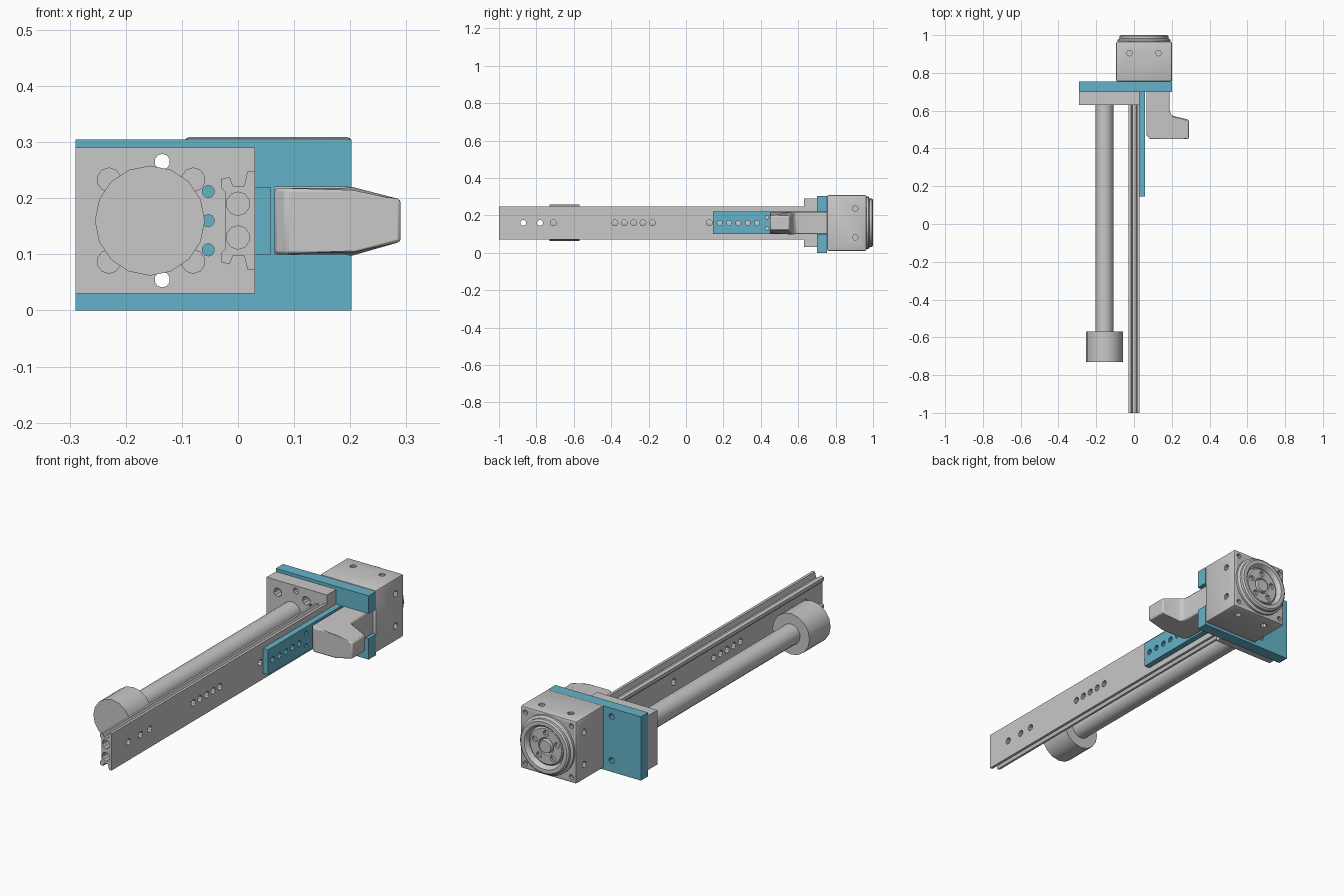
import bpy, bmesh, math
from mathutils import Matrix, Vector

cube = bpy.data.objects.get("Cube")
if cube:
    bpy.data.objects.remove(cube, do_unlink=True)


def material(name, rgb):
    m = bpy.data.materials.new(name)
    m.use_nodes = True
    m.diffuse_color = (*rgb, 1)
    m.node_tree.nodes["Principled BSDF"].inputs["Base Color"].default_value = (*rgb, 1)
    return m


GREY = material("light grey", (0.58, 0.58, 0.58))
TEAL = material("teal blue", (0.13, 0.45, 0.58))
MID = 0.16  # height of the rail and rod axis


def finish(name, bm, mat):
    bmesh.ops.recalc_face_normals(bm, faces=bm.faces)
    mesh = bpy.data.meshes.new(name)
    bm.to_mesh(mesh)
    bm.free()
    mesh.materials.append(mat)
    ob = bpy.data.objects.new(name, mesh)
    bpy.context.collection.objects.link(ob)
    return ob


def activate(ob):
    bpy.ops.object.select_all(action='DESELECT')
    ob.select_set(True)
    bpy.context.view_layer.objects.active = ob


def smooth(ob):
    activate(ob)
    bpy.ops.object.shade_smooth_by_angle(angle=math.radians(32))


def prism(name, points, axis, lo, hi, mat):
    """Extrude a closed outline along axis y (points are x, z) or z (points are x, y)."""
    bm = bmesh.new()
    place = (lambda a, b: (a, lo, b)) if axis == 'y' else (lambda a, b: (a, b, lo))
    face = bm.faces.new([bm.verts.new(place(a, b)) for a, b in points])
    moved = bmesh.ops.extrude_face_region(bm, geom=[face])['geom']
    step = Vector((0, hi - lo, 0)) if axis == 'y' else Vector((0, 0, hi - lo))
    bmesh.ops.translate(bm, verts=[v for v in moved if isinstance(v, bmesh.types.BMVert)], vec=step)
    return finish(name, bm, mat)


def box(name, x, y, z, mat, bevel=0):
    ob = prism(name, [(x[0], z[0]), (x[1], z[0]), (x[1], z[1]), (x[0], z[1])], 'y', *y, mat)
    if bevel:
        bm = bmesh.new()
        bm.from_mesh(ob.data)
        bmesh.ops.bevel(bm, geom=bm.edges[:], offset=bevel, segments=2, affect='EDGES', profile=0.5)
        bm.to_mesh(ob.data)
        bm.free()
    return ob


def add_cylinder(bm, centre, radius, length, axis, sides):
    turn = {'x': Matrix.Rotation(math.pi / 2, 4, 'Y'),
            'y': Matrix.Rotation(math.pi / 2, 4, 'X'), 'z': Matrix()}[axis]
    bmesh.ops.create_cone(bm, cap_ends=True, segments=sides, radius1=radius, radius2=radius,
                          depth=length, matrix=Matrix.Translation(centre) @ turn)


def cylinder_y(name, x, z, radius, y0, y1, sides, mat):
    bm = bmesh.new()
    add_cylinder(bm, (x, (y0 + y1) / 2, z), radius, y1 - y0, 'y', sides)
    ob = finish(name, bm, mat)
    smooth(ob)
    return ob


def drill(ob, holes):
    """Cut round holes, each given as centre, radius, length, axis."""
    bm = bmesh.new()
    for centre, radius, length, axis in holes:
        add_cylinder(bm, centre, radius, length, axis, 10)
    cutter = finish("hole_cutter", bm, ob.data.materials[0])
    cutter.hide_render = True
    mod = ob.modifiers.new("holes", 'BOOLEAN')
    mod.operation = 'DIFFERENCE'
    mod.solver = 'EXACT'
    mod.object = cutter
    activate(ob)
    bpy.ops.object.modifier_apply(modifier=mod.name)
    bpy.data.objects.remove(cutter, do_unlink=True)


# Grooved rail: upper half outline mirrored to the lower half
half = [(0.03, 0.088), (0.017, 0.088), (0.011, 0.062), (-0.009, 0.062),
        (-0.015, 0.078), (-0.03, 0.074), (-0.03, 0.058), (-0.022, 0.05)]
outline = [(x, MID + h) for x, h in half] + [(x, MID - h) for x, h in reversed(half)]
rail = prism("rail", outline, 'y', -1, 0.7, GREY)
side_holes = [-0.87, -0.78, -0.71, 0.125] + [-0.38 + 0.05 * i for i in range(5)]
drill(rail, [((0, y, MID), 0.016, 0.2, 'x') for y in side_holes]
      + [((0, -1, MID + s * 0.03), 0.021, 0.12, 'y') for s in (-1, 1)])

# Rod with counterweight
ROD_X = -0.157
cylinder_y("rod", ROD_X, MID, 0.048, -0.58, 0.65, 20, GREY)
cylinder_y("counterweight", ROD_X, MID, 0.098, -0.73, -0.57, 16, GREY)

# Clamp block holding rod and rail
through = [((-0.135, 0.69, MID + s * 0.105), 0.014, 0.3, 'y') for s in (-1, 1)]
block = box("clamp_block", (-0.29, 0.03), (0.63, 0.70), (0.03, 0.29), GREY)
drill(block, through
      + [((x, 0.63, MID + s * 0.073), 0.021, 0.08, 'y') for x in (-0.23, -0.08) for s in (-1, 1)]
      + [((-0.053, 0.67, MID + dz), 0.011, 0.2, 'y') for dz in (-0.052, 0, 0.052)])

# Back plate with a notch for the arm
plate = prism("back_plate", [(-0.29, 0), (0.202, 0), (0.202, 0.1), (0.065, 0.1), (0.065, 0.22),
                             (0.202, 0.22), (0.202, 0.305), (-0.29, 0.305)], 'y', 0.70, 0.755, TEAL)
drill(plate, through)

# Side strip lying along the rail
strip = box("side_strip", (0.03, 0.058), (0.145, 0.70), (0.1, 0.22), TEAL)
drill(strip, [((0.044, 0.18 + 0.05 * i, MID), 0.014, 0.06, 'x') for i in range(5)]
      + [((0.044, 0.433, MID + s * 0.03), 0.01, 0.06, 'x') for s in (-1, 1)])

# Elbow arm with a tapered grip
arm = prism("elbow_arm", [(0.065, 0.47), (0.085, 0.45), (0.205, 0.45), (0.29, 0.45), (0.29, 0.552),
                          (0.205, 0.573), (0.193, 0.585), (0.188, 0.61), (0.188, 0.757),
                          (0.065, 0.757)], 'z', 0.1, 0.218, GREY)
for v in arm.data.vertices:
    if v.co.x > 0.28:
        v.co.z = MID + (v.co.z - 0.159) * 0.64
rounding = arm.modifiers.new("rounding", 'BEVEL')
rounding.width = 0.006
rounding.segments = 2
smooth(arm)

# Motor housing with screw holes
MX, MZ = 0.053, MID
housing = box("motor_housing", (-0.095, 0.202), (0.755, 0.965), (0.01, 0.309), GREY, 0.008)
screws = []
for s in (-1, 1):
    for t in (-1, 1):
        screws += [((MX + s * 0.077, 0.905, MZ + t * 0.149), 0.015, 0.04, 'z'),
                   ((MX + t * 0.149, 0.905, MZ + s * 0.077), 0.015, 0.04, 'x'),
                   ((MX + s * 0.122, 0.965, MZ + t * 0.122), 0.012, 0.04, 'y')]
drill(housing, screws)
smooth(housing)

# Turned end cap with recessed dish and hub
profile = [(0, 0.95), (0.141, 0.95), (0.141, 0.975), (0.13, 0.982), (0.13, 0.994), (0.122, 1.0),
           (0.104, 1.0), (0.096, 0.992), (0.092, 0.976), (0.084, 0.984), (0.04, 0.984),
           (0.034, 0.976), (0.03, 0.99), (0, 0.99)]
bm = bmesh.new()
verts = [bm.verts.new((MX + r, y, MZ)) for r, y in profile]
edges = [bm.edges.new(pair) for pair in zip(verts, verts[1:])]
bmesh.ops.spin(bm, geom=verts + edges, cent=(MX, 0, MZ), axis=(0, 1, 0),
               angle=math.tau, steps=32)
bmesh.ops.remove_doubles(bm, verts=bm.verts, dist=0.0005)
cap = finish("motor_cap", bm, GREY)
angles = [math.tau * i / 5 + math.pi / 2 for i in range(5)]
drill(cap, [((MX + 0.062 * math.cos(a), 0.985, MZ + 0.062 * math.sin(a)), 0.014, 0.03, 'y')
            for a in angles])
smooth(cap)
